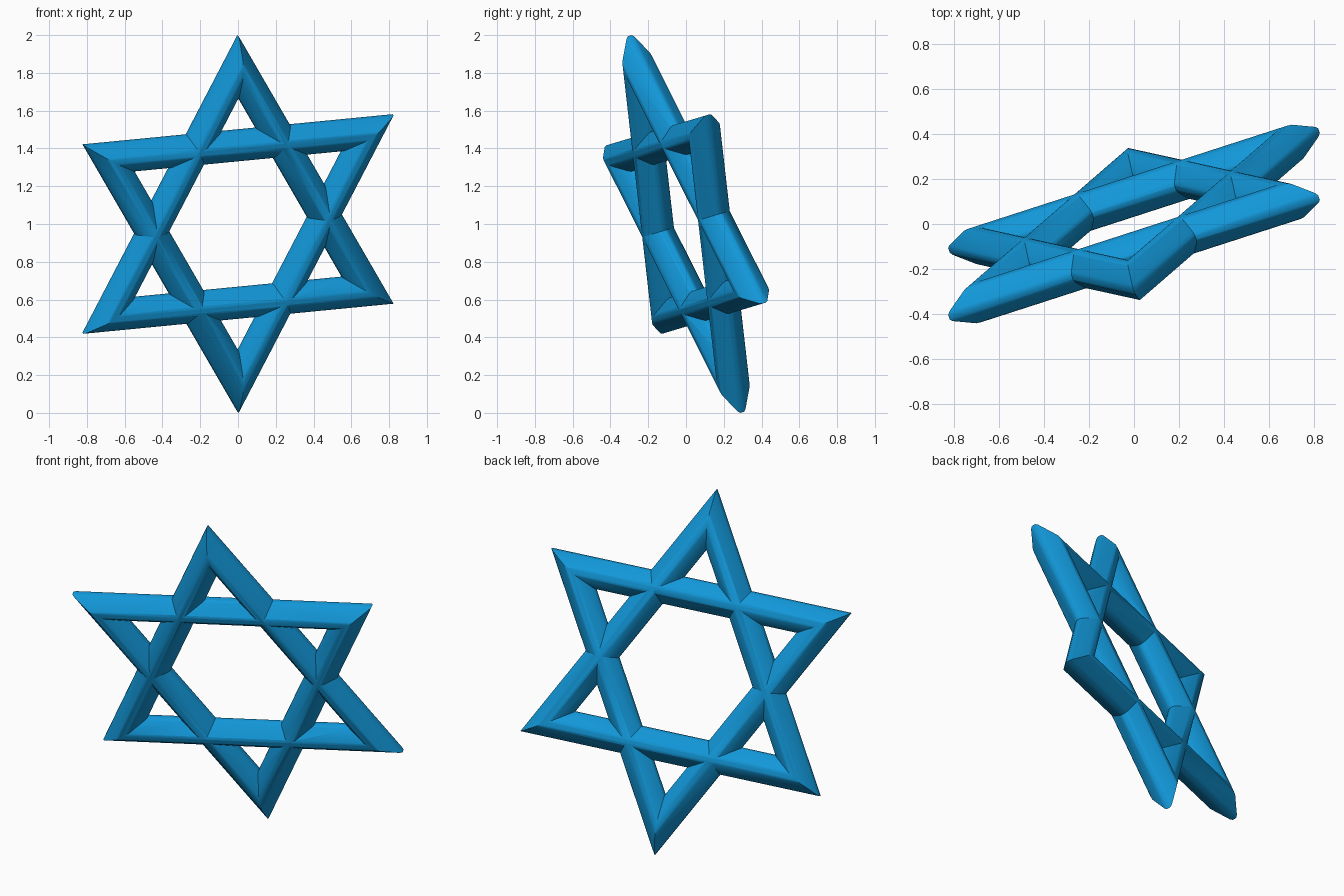
import bpy
import bmesh
from math import sin, cos, pi
from mathutils import Matrix, Vector

cube = bpy.data.objects.get("Cube")
if cube:
    bpy.data.objects.remove(cube, do_unlink=True)

# Single blue finish
blue = bpy.data.materials.new("bright blue")
blue.use_nodes = True
colour = (0.006, 0.31, 0.69, 1)
blue.diffuse_color = colour
blue.node_tree.nodes["Principled BSDF"].inputs["Base Color"].default_value = colour

# Tilted plane of the star: sideways axis, upward axis and facing normal
side = Vector((0.947, 0.306, 0.092))
up = Vector((0, -0.297, 0.997))
normal = side.cross(up).normalized()
tilt = Matrix((side, up, normal)).transposed()
centre = Vector((0, 0, 1))

# Bar section: a diamond with softened corners, as (outward, thickness)
W, H = 0.082, 0.088
quarter = [(W, 0.011), (W - 0.006, 0.024), (0.024, H - 0.006), (0.011, H)]
half = quarter + [(-p, q) for p, q in reversed(quarter)]
section = half + [(-p, -q) for p, q in half]


def triangle_frame(name, turn):
    """Sweep the bar section around a mitred triangle."""
    bm = bmesh.new()
    rings = []
    for k in range(3):
        a = pi / 2 + turn + k * 2 * pi / 3
        ring = []
        for p, q in section:
            radius = 2 * (0.5 - W + p)
            ring.append(bm.verts.new(
                centre + tilt @ Vector((radius * cos(a), radius * sin(a), q))))
        rings.append(ring)
    n = len(section)
    for k in range(3):
        a, b = rings[k], rings[(k + 1) % 3]
        for i in range(n):
            j = (i + 1) % n
            bm.faces.new((a[i], b[i], b[j], a[j]))
    bmesh.ops.recalc_face_normals(bm, faces=bm.faces)
    mesh = bpy.data.meshes.new(name)
    bm.to_mesh(mesh)
    bm.free()
    mesh.materials.append(blue)
    obj = bpy.data.objects.new(name, mesh)
    bpy.context.collection.objects.link(obj)
    return obj


# Two crossing triangles merged into one star
star = triangle_frame("star_frame", 0)
second = triangle_frame("inverted_triangle", pi)
join = star.modifiers.new("join triangles", 'BOOLEAN')
join.operation = 'UNION'
join.solver = 'EXACT'
join.object = second

bpy.ops.object.select_all(action='DESELECT')
star.select_set(True)
bpy.context.view_layer.objects.active = star
bpy.ops.object.modifier_apply(modifier=join.name)
bpy.data.objects.remove(second, do_unlink=True)
bpy.ops.object.shade_smooth_by_angle(angle=pi / 6)
